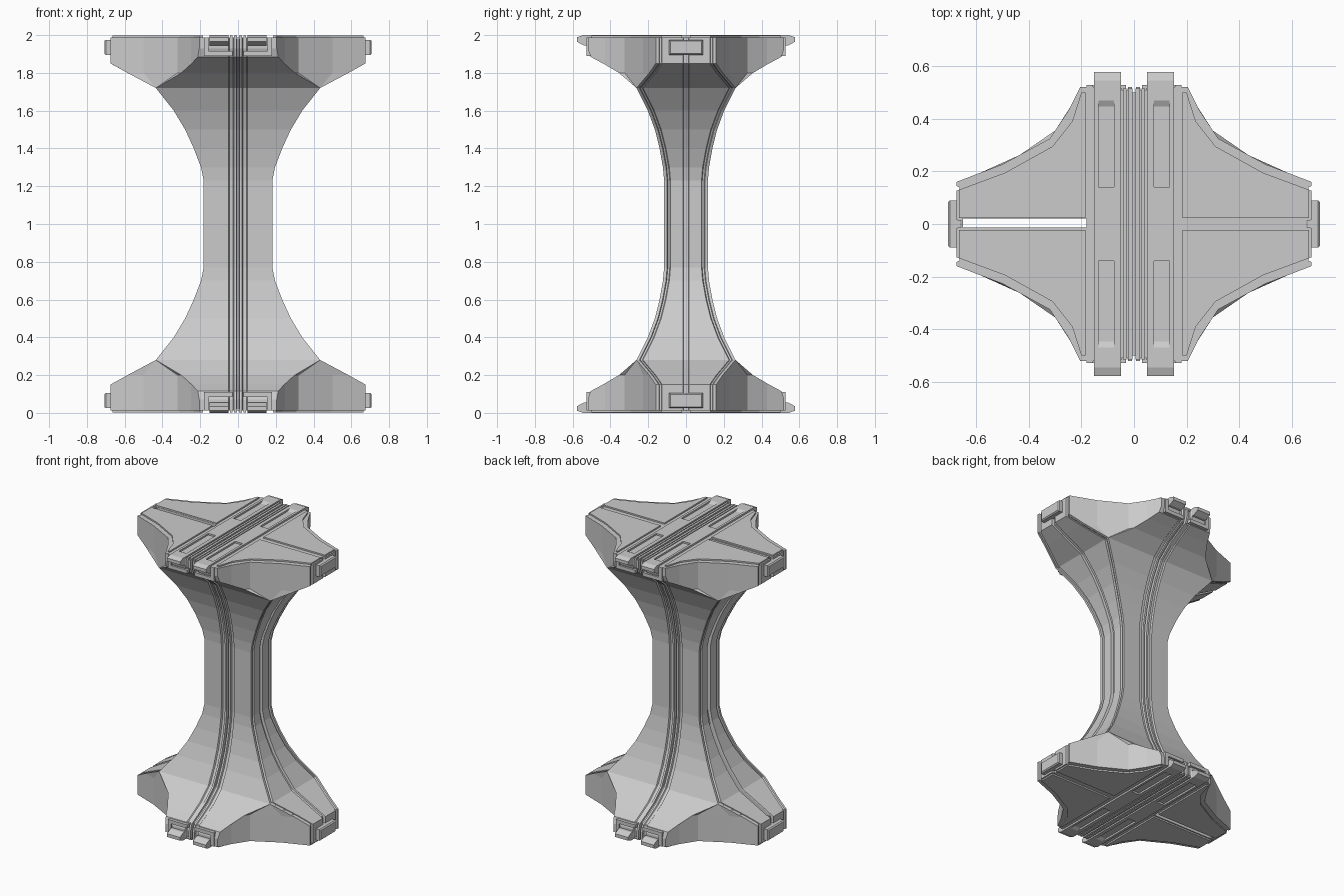
import bpy, bmesh
from itertools import product

if "Cube" in bpy.data.objects:
    bpy.data.objects.remove(bpy.data.objects["Cube"])

# Half-height silhouette: (z, half width in x, half depth in y), mirrored about z = 1
LEVELS = [(.012, .675, .52), (.07, .675, .52), (.115, .675, .505), (.15, .675, .44), (.2, .585, .355),
          (.28, .435, .262), (.4, .34, .202), (.5, .28, .165), (.6, .234, .14),
          (.7, .196, .122), (.77, .182, .116)]
# Plan outline of a foot, one quadrant
PLAN = [(.675, .16), (.5, .227), (.32, .325), (.25, .43), (.205, .52)]
SIGNS = (1, -1)


def lerp_table(table, v):
    """Piecewise linear lookup, table sorted by first value."""
    if v <= table[0][0]:
        return table[0][1]
    for (a, b), (c, d) in zip(table, table[1:]):
        if v <= c:
            return b + (d - b) * (v - a) / (c - a)
    return table[-1][1]


def plan_y(x):
    return lerp_table(PLAN[::-1], x)


def plan_x(y):
    return lerp_table([(q, p) for p, q in PLAN], y)


def make_object(name, bm):
    bmesh.ops.remove_doubles(bm, verts=bm.verts, dist=.0004)
    bmesh.ops.recalc_face_normals(bm, faces=bm.faces)
    me = bpy.data.meshes.new(name)
    bm.to_mesh(me)
    bm.free()
    ob = bpy.data.objects.new(name, me)
    bpy.context.collection.objects.link(ob)
    return ob


def skin(bm, rings):
    """Bridge closed rings and cap both ends."""
    vs = [[bm.verts.new(p) for p in r] for r in rings]
    n = len(vs[0])
    for a, b in zip(vs, vs[1:]):
        for i in range(n):
            bm.faces.new((a[i], a[(i + 1) % n], b[(i + 1) % n], b[i]))
    bm.faces.new(vs[0][::-1])
    bm.faces.new(vs[-1])


def mirrored(pts, sx, sy, sz):
    return [(x * sx, y * sy, z if sz > 0 else 2 - z) for x, y, z in pts]


def box_rings(x0, x1, y0, y1, z0, z1):
    return [[(x0, y0, z), (x1, y0, z), (x1, y1, z), (x0, y1, z)] for z in (z0, z1)]


# Column with flared feet: one loft whose section carries the grooves
def section(z, X, Y):
    xf = min(plan_x(Y), X)
    c = min(plan_y(X), Y)
    q = [(X - .02, 0), (X - .02, .012), (X, .015), (X, c - .034), (X - .012, c - .03),
         (X - .012, c - .02), (X, c - .016)]
    for bx, _ in PLAN:
        x = min(max(bx, xf), X)
        q.append((x, min(plan_y(x), Y)))
    q += [(xf, Y), (.05, Y), (.045, Y - .012), (.026, Y - .012), (.022, Y), (.008, Y), (.006, Y - .02), (0, Y - .02)]
    r = q[::-1]
    ring = (q + [(-x, y) for x, y in r[1:]] + [(-x, -y) for x, y in q[1:]]
            + [(x, -y) for x, y in r[1:-1]])
    return [(x, y, z) for x, y in ring]


levels = LEVELS + [(2 - z, X, Y) for z, X, Y in LEVELS[::-1]]
bm = bmesh.new()
skin(bm, [section(*l) for l in levels])
column = make_object("column_body", bm)

# Open slot down the left side
bm = bmesh.new()
skin(bm, box_rings(-.65, -.18, -.013, .02, -.1, 2.1))
cutter = make_object("slot_cutter", bm)
cutter.hide_render = True
cutter.hide_viewport = True
cut = column.modifiers.new("slot", 'BOOLEAN')
cut.object = cutter
cut.operation = 'DIFFERENCE'
cut.solver = 'EXACT'

# Inset face panels on the top and bottom ends
bm = bmesh.new()
pad = [(.185, .022), (.665, .022), (.665, .13), (.49, .195), (.31, .295), (.235, .39), (.2, .5), (.185, .5)]
for s in product(SIGNS, repeat=3):
    skin(bm, [mirrored([(x, y, z) for x, y in pad], *s) for z in (.002, .02)])
make_object("end_panels", bm)

# Twin rails with pockets and hooked ends
bm = bmesh.new()
solid = [(0, 0), (.545, 0), (.578, .012), (.578, .035), (.54, .055), (0, .055)]
pocket = [(0, 0), (.14, 0), (.14, .012), (.3, .012), (.3, .03), (.41, .03), (.47, 0), (.545, 0),
          (.578, .012), (.578, .035), (.54, .055), (0, .055)]
for s in product(SIGNS, repeat=3):
    for x0, x1, prof in ((.05, .076, solid), (.076, .135, pocket), (.135, .152, solid)):
        part = bmesh.new()
        skin(part, [mirrored([(x, y, z) for y, z in prof], *s) for x in (x0, x1)])
        tmp = bpy.data.meshes.new("tmp")
        part.to_mesh(tmp)
        part.free()
        bm.from_mesh(tmp)
        bpy.data.meshes.remove(tmp)
make_object("end_rails", bm)

# Thin centre bars between the rails
bm = bmesh.new()
for sx, sz in product(SIGNS, SIGNS):
    for x0, x1 in ((.006, .022), (.028, .042)):
        for ring_set in [box_rings(x0, x1, -.515, .515, .003, .02)]:
            skin(bm, [mirrored(r, sx, 1, sz) for r in ring_set])
make_object("centre_bars", bm)

# Side tabs on the tips of the feet
bm = bmesh.new()
for sx, sz in product(SIGNS, SIGNS):
    rings = [[(x, sy * y, .065 + t * h) for sy, t in ((-1, -1), (1, -1), (1, 1), (-1, 1))]
             for x, y, h in ((.66, .09, .04), (.7, .09, .04), (.708, .082, .033))]
    skin(bm, [mirrored(r, sx, 1, sz) for r in rings])
make_object("foot_tabs", bm)

# Framed blocks where the rails meet the front and back faces
bm = bmesh.new()
for sx, sy, sz in product(SIGNS, repeat=3):
    for b in ((.155, .18, .5, .528, .012, .11), (.03, .155, .5, .528, .085, .11)):
        skin(bm, [mirrored(r, sx, sy, sz) for r in box_rings(*b)])
make_object("rail_frames", bm)
